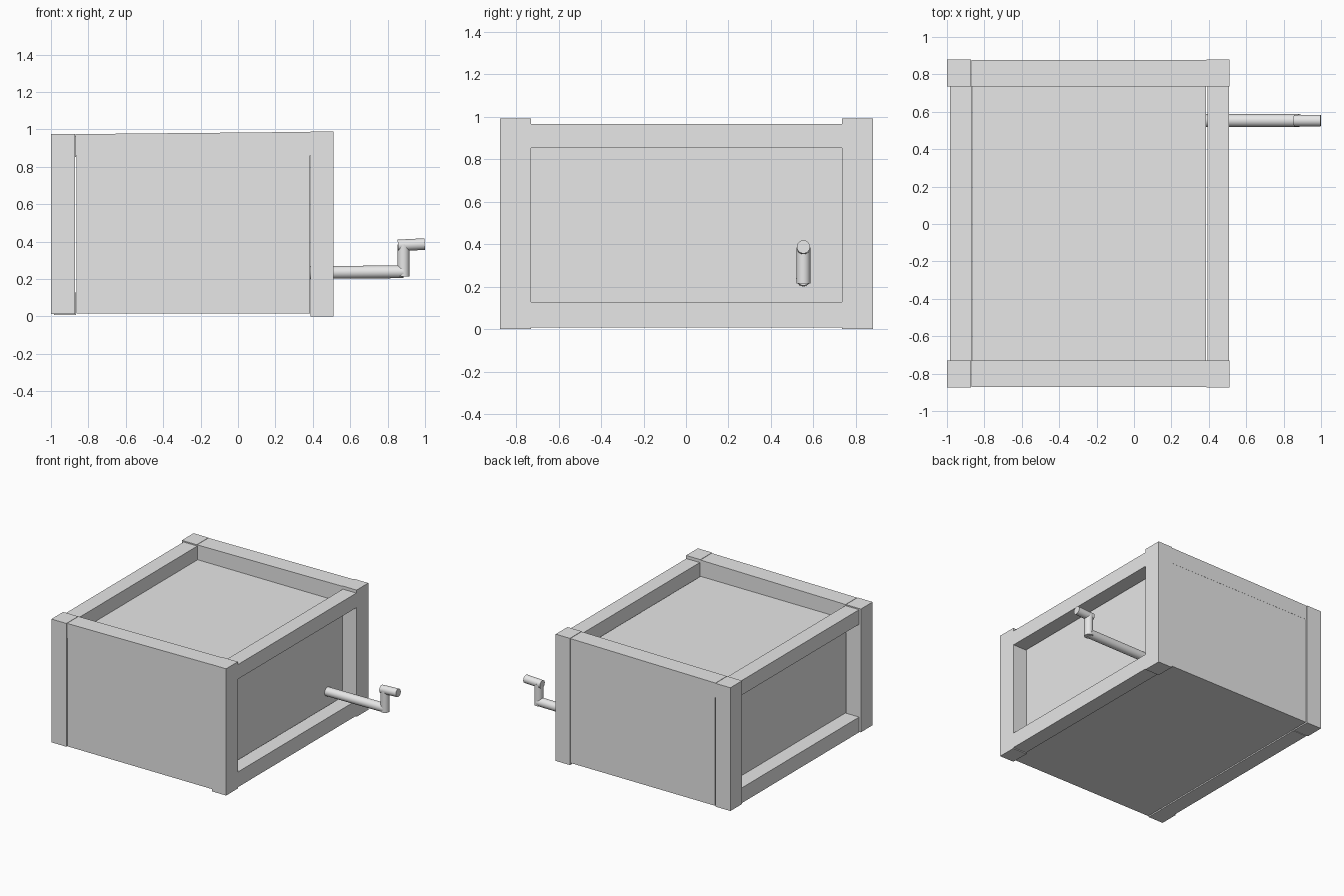
import bpy
import bmesh
from mathutils import Vector, Matrix

cube = bpy.data.objects.get("Cube")
if cube:
    bpy.data.objects.remove(cube, do_unlink=True)

grey = bpy.data.materials.new("plain_grey")
grey.use_nodes = True
grey.diffuse_color = (0.8, 0.8, 0.8, 1)
grey.node_tree.nodes["Principled BSDF"].inputs["Base Color"].default_value = (0.8, 0.8, 0.8, 1)


def add_object(name, bm):
    mesh = bpy.data.meshes.new(name)
    bm.to_mesh(mesh)
    bm.free()
    mesh.materials.append(grey)
    obj = bpy.data.objects.new(name, mesh)
    bpy.context.collection.objects.link(obj)
    return obj


def box(name, x, y, z, rise=0):
    """Box from ranges; rise lifts the top edge at the +x end."""
    bm = bmesh.new()
    bmesh.ops.create_cube(bm, size=1)
    for v in bm.verts:
        top_right = v.co.x > 0 and v.co.z > 0
        v.co = Vector([r[0] + (c + 0.5) * (r[1] - r[0]) for c, r in zip(v.co, (x, y, z))])
        if top_right:
            v.co.z += rise
    return add_object(name, bm)


def rod(name, start, end, radius):
    """Smooth round rod between two points."""
    a, b = Vector(start), Vector(end)
    turn = (b - a).to_track_quat('Z', 'Y').to_matrix().to_4x4()
    bm = bmesh.new()
    bmesh.ops.create_cone(bm, cap_ends=True, segments=32, radius1=radius, radius2=radius,
                          depth=(b - a).length,
                          matrix=Matrix.Translation((a + b) / 2) @ turn)
    for f in bm.faces:
        f.smooth = len(f.verts) == 4
    for e in bm.edges:
        e.smooth = all(f.smooth for f in e.link_faces)
    return add_object(name, bm)


# Main chest, recessed behind the rails on the top and both ends
box("chest_body", (-0.863, 0.385), (-0.87, 0.875), (0.015, 0.86))

# Corner posts and long top rails, front and back
for side, y in (("front", (-0.875, -0.73)), ("back", (0.735, 0.88))):
    box("left_post_" + side, (0.387, 0.51), y, (0, 0.99))
    box("right_post_" + side, (-1, -0.871), y, (0.012, 0.975))
    inner = (y[0] + 0.004, y[1]) if side == "front" else (y[0], y[1] - 0.004)
    box("top_rail_" + side, (-0.868, 0.387), inner, (0.86, 0.975), rise=0.012)

# Short rails framing each end
for side, x in (("left", (0.392, 0.508)), ("right", (-0.985, -0.866))):
    for level, z in (("lower", (0.008, 0.127)), ("upper", (0.852, 0.966))):
        box(side + "_rail_" + level, x, (-0.73, 0.735), z)

# Crank
rod("crank_shaft", (0.38, 0.553, 0.235), (0.885, 0.553, 0.239), 0.034)
rod("crank_arm", (0.885, 0.553, 0.215), (0.885, 0.553, 0.385), 0.032)
rod("crank_handle", (0.855, 0.553, 0.38), (0.998, 0.553, 0.387), 0.031)
